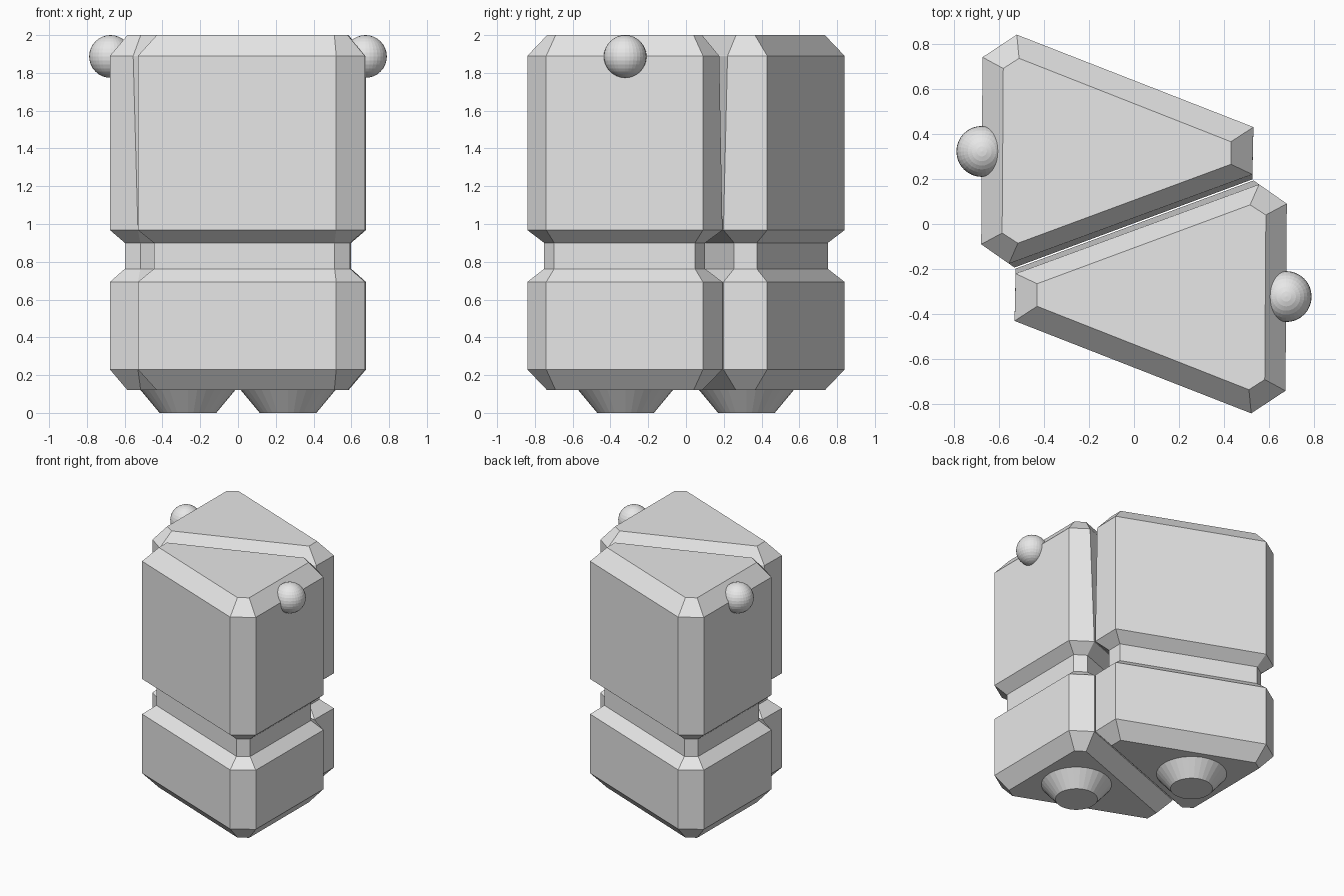
import bpy, bmesh, math
from mathutils import Vector, Matrix

if "Cube" in bpy.data.objects:
    bpy.data.objects.remove(bpy.data.objects["Cube"])

grey = bpy.data.materials.new("light_grey")
grey.diffuse_color = (0.8, 0.8, 0.8, 1.0)
grey.use_nodes = True
grey.node_tree.nodes["Principled BSDF"].inputs["Base Color"].default_value = grey.diffuse_color

# Truncated-triangle cross-section: full outline and its chamfered inset
FULL = [(-0.672, 0.74), (-0.52, 0.84), (0.53, 0.43),
        (0.525, 0.198), (-0.53, -0.193), (-0.678, -0.09)]
INSET = [(-0.58, 0.69), (-0.51, 0.735), (0.43, 0.365),
         (0.43, 0.265), (-0.515, -0.085), (-0.585, -0.04)]
# Height and amount of inset for each ring
RINGS = [(0.12, 1), (0.23, 0), (0.693, 0), (0.763, 0.85),
         (0.90, 0.85), (0.968, 0), (1.89, 0), (2.0, 1)]
# The facing edge leans away slightly at the upper shoulder
LEAN = {3: (0.0, 0.022), 4: (-0.025, 0.017)}


def finish(bm, name, turn):
    bm.transform(Matrix.Rotation(turn, 4, 'Z'))
    bmesh.ops.recalc_face_normals(bm, faces=bm.faces)
    mesh = bpy.data.meshes.new(name)
    bm.to_mesh(mesh)
    bm.free()
    mesh.materials.append(grey)
    obj = bpy.data.objects.new(name, mesh)
    bpy.context.collection.objects.link(obj)
    return obj


def body(name, turn):
    bm = bmesh.new()
    loops = []
    for z, t in RINGS:
        ring = []
        for i, (a, b) in enumerate(zip(FULL, INSET)):
            p = Vector(a).lerp(Vector(b), t)
            if z == 1.89 and i in LEAN:
                p += Vector(LEAN[i])
            ring.append(bm.verts.new((p.x, p.y, z)))
        loops.append(ring)
    for lo, hi in zip(loops, loops[1:]):
        for i in range(6):
            j = (i + 1) % 6
            bm.faces.new((lo[i], lo[j], hi[j], hi[i]))
    bm.faces.new(loops[0])
    bm.faces.new(loops[-1])
    finish(bm, name, turn)


def foot(name, turn):
    bm = bmesh.new()
    bmesh.ops.create_cone(bm, cap_ends=True, segments=32, radius1=0.15,
                          radius2=0.25, depth=0.12,
                          matrix=Matrix.Translation((-0.265, 0.32, 0.06)))
    finish(bm, name, turn)


def knob(name, turn):
    bm = bmesh.new()
    bmesh.ops.create_uvsphere(bm, u_segments=32, v_segments=16, radius=0.113,
                              matrix=Matrix.Translation((-0.675, 0.322, 1.887)))
    finish(bm, name, turn)


# Two identical halves, turned half a circle from each other
for side, turn in (("back", 0.0), ("front", math.pi)):
    body(side + "_body", turn)
    foot(side + "_foot", turn)
    knob(side + "_knob", turn)
